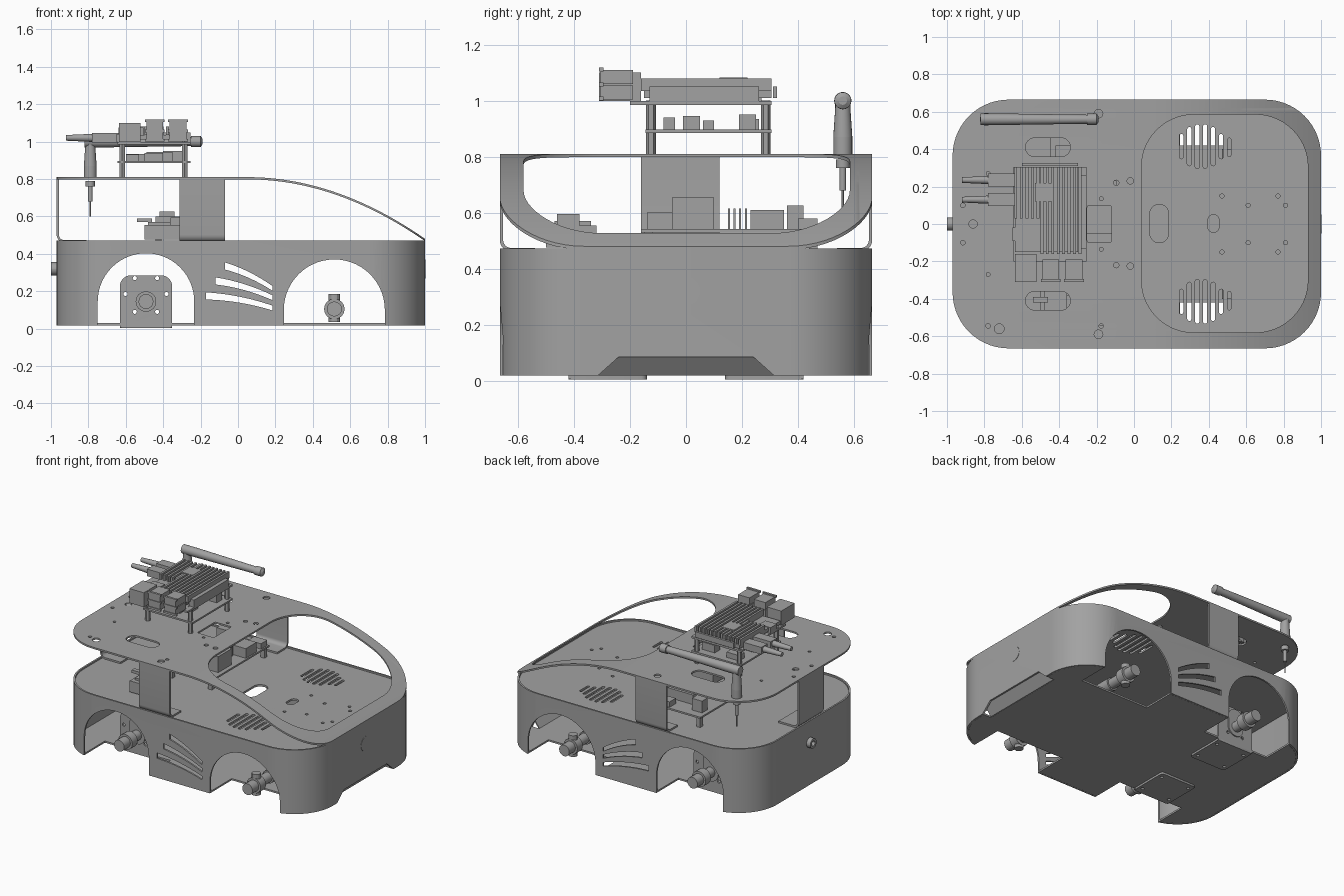
import bpy, bmesh, math
from mathutils import Matrix, Vector

if "Cube" in bpy.data.objects:
    bpy.data.objects.remove(bpy.data.objects["Cube"], do_unlink=True)

grey = bpy.data.materials.new("plain_grey")
grey.use_nodes = True
COLOUR = (0.36, 0.36, 0.36, 1)
grey.diffuse_color = COLOUR
grey.node_tree.nodes["Principled BSDF"].inputs["Base Color"].default_value = COLOUR


def finish(name, bm):
    bmesh.ops.recalc_face_normals(bm, faces=bm.faces)
    me = bpy.data.meshes.new(name)
    bm.to_mesh(me)
    bm.free()
    me.materials.append(grey)
    ob = bpy.data.objects.new(name, me)
    bpy.context.collection.objects.link(ob)
    return ob


def plate(name, loops, lo, hi, axis="z"):
    """Fill 2D loops (inner loops are holes) and extrude from lo to hi along an axis."""
    cu = bpy.data.curves.new(name, "CURVE")
    cu.dimensions, cu.fill_mode, cu.extrude = "2D", "BOTH", (hi - lo) / 2
    for pts in loops:
        sp = cu.splines.new("POLY")
        sp.points.add(len(pts) - 1)
        for p, (a, b) in zip(sp.points, pts):
            p.co = (a, b, 0, 1)
        sp.use_cyclic_u = True
    tmp = bpy.data.objects.new(name + "_tmp", cu)
    me = bpy.data.meshes.new_from_object(tmp)
    bm = bmesh.new()
    bm.from_mesh(me)
    bpy.data.objects.remove(tmp)
    bpy.data.curves.remove(cu)
    bpy.data.meshes.remove(me)
    bmesh.ops.remove_doubles(bm, verts=bm.verts, dist=1e-5)
    for v in bm.verts:
        a, b, c = v.co.x, v.co.y, v.co.z + (lo + hi) / 2
        v.co = {"z": (a, b, c), "y": (a, c, b), "x": (c, a, b)}[axis]
    return finish(name, bm)


def boxes(name, bounds):
    bm = bmesh.new()
    for x0, x1, y0, y1, z0, z1 in bounds:
        m = Matrix.Translation(((x0 + x1) / 2, (y0 + y1) / 2, (z0 + z1) / 2))
        bmesh.ops.create_cube(bm, size=1, matrix=m @ Matrix.Diagonal((x1 - x0, y1 - y0, z1 - z0, 1)))
    return finish(name, bm)


def rods(name, segments, sides=20):
    """Each segment: start, end, start radius, end radius."""
    bm = bmesh.new()
    for p, q, r1, r2 in segments:
        p, q = Vector(p), Vector(q)
        m = Matrix.Translation((p + q) / 2) @ (q - p).to_track_quat("Z", "Y").to_matrix().to_4x4()
        bmesh.ops.create_cone(bm, cap_ends=True, segments=sides, radius1=r1, radius2=r2,
                              depth=(q - p).length, matrix=m)
    return finish(name, bm)


def rrect(x0, x1, y0, y1, r, n=10):
    r = min(r, 0.499 * (x1 - x0), 0.499 * (y1 - y0))
    corners = [(x1 - r, y1 - r), (x0 + r, y1 - r), (x0 + r, y0 + r), (x1 - r, y0 + r)]
    return [(cx + r * math.cos(math.pi / 2 * (k + i / n)), cy + r * math.sin(math.pi / 2 * (k + i / n)))
            for k, (cx, cy) in enumerate(corners) for i in range(n + 1)]


def circle(x, y, r):
    return rrect(x - r, x + r, y - r, y + r, r, 5)


def cut(ob, cutters):
    bpy.context.view_layer.objects.active = ob
    for c in cutters:
        c.hide_render = True
        mod = ob.modifiers.new("cut", "BOOLEAN")
        mod.operation, mod.solver, mod.object = "DIFFERENCE", "EXACT", c
        bpy.ops.object.modifier_apply(modifier=mod.name)
        bpy.data.objects.remove(c, do_unlink=True)


def body(inset, r=0.3):
    return rrect(-0.97 + inset, 1 - inset, -0.665 + inset, 0.665 - inset, r - inset, 14)


def arch(cx, cz, r):
    arc = [(cx + r * math.cos(math.pi * i / 28), cz + r * math.sin(math.pi * i / 28)) for i in range(29)]
    return arc + [(cx - r, -0.1), (cx + r, -0.1)]


def slash(x0, z0, x1, z1):
    def side(t, s):
        return (x0 + (x1 - x0) * t, z0 + (z1 - z0) * t + 0.05 * t * (1 - t) + s * (0.019 - 0.006 * t))
    ts = [i / 8 for i in range(9)]
    return [side(t, 1) for t in ts] + [side(t, -1) for t in reversed(ts)]


# Outer skirt with wheel arches, side vents and a bottom notch at the end
skirt = plate("skirt", [body(0), body(0.012)], 0.018, 0.472)
profiles = [arch(-0.492, 0.145, 0.258), arch(0.515, 0.1, 0.27),
            slash(-0.07, 0.335, 0.185, 0.215), slash(-0.12, 0.255, 0.185, 0.165),
            slash(-0.17, 0.175, 0.185, 0.11)]
cutters = [plate("cutter", [p], -1, 1, "y") for p in profiles]
notch = [(-0.32, 0), (0.32, 0), (0.315, 0.018), (0.24, 0.085), (-0.24, 0.085), (-0.315, 0.018)]
cut(skirt, cutters + [plate("cutter", [notch], 0.8, 1.2, "x")])
plate("notch_slope", [[(0.925, 0.019), (0.935, 0.019), (0.986, 0.088), (0.976, 0.088)]], -0.31, 0.31, "y")
plate("end_disc", [circle(0, 0.32, 0.051)], 0.994, 1.002, "x")
plate("end_button", [circle(0, 0.32, 0.035), circle(0, 0.32, 0.018)], -1.0, -0.965, "x")

# Floor with wheel wells
floor = plate("floor", [body(0.013)], 0.018, 0.03)
wells = [(-0.75, -0.234), (0.245, 0.785)]
cut(floor, [boxes("cutter", [(a, b, min(s * 0.42, s), max(s * 0.42, s), -0.1, 0.1)])
            for a, b in wells for s in (-1, 1)] + [boxes("cutter", [(0.93, 1.2, -0.315, 0.315, -0.1, 0.1)])])

# Deck with speaker grilles, slots and screw holes
holes = [rrect(0.085, 0.185, -0.1, 0.105, 0.05), rrect(0.395, 0.455, -0.045, 0.05, 0.03)]
for s in (-1, 1):
    for i in range(6):
        x, h = 0.253 + 0.0425 * i, 0.12 * math.sqrt(1 - ((i - 2.5) / 3) ** 2)
        holes.append(rrect(x - 0.011, x + 0.011, s * 0.415 - h, s * 0.415 + h, 0.011, 4))
    holes.append(rrect(0.5, 0.518, s * 0.41 - 0.05, s * 0.41 + 0.05, 0.009, 4))
    holes += [circle(x, s * y, 0.011) for x, y in ((0.47, 0.15), (0.61, 0.1), (0.77, 0.15), (0.81, 0.1))]
plate("deck", [body(0.013)] + holes, 0.448, 0.462)

# Upper canopy: flat tray sweeping down to the end, with a large opening
holes = [rrect(0.04, 0.93, -0.58, 0.585, 0.28, 14), rrect(-0.25, -0.12, -0.1, 0.1, 0.012, 3)]
holes += [rrect(-0.58, -0.34, s * 0.41 - 0.05, s * 0.41 + 0.05, 0.05) for s in (-1, 1)]
holes += [circle(x, y, r) for x, y, r in
          ((-0.72, -0.56, 0.026), (-0.19, 0.59, 0.023), (-0.19, -0.59, 0.023), (-0.86, 0, 0.022),
           (-0.78, -0.545, 0.012), (-0.175, -0.545, 0.012), (-0.095, 0.22, 0.014), (-0.02, 0.23, 0.017),
           (-0.095, -0.22, 0.014), (-0.02, -0.225, 0.017), (-0.175, 0.135, 0.01), (-0.175, -0.135, 0.01),
           (-0.915, 0.1, 0.012), (-0.915, -0.1, 0.012), (-0.78, 0.27, 0.01), (-0.78, -0.27, 0.01))]
canopy = plate("canopy", [body(0)] + holes, 0.798, 0.81)
bm = bmesh.new()
bm.from_mesh(canopy.data)
for i in range(40):
    bmesh.ops.bisect_plane(bm, geom=bm.verts[:] + bm.edges[:] + bm.faces[:], dist=1e-6,
                           plane_co=(0.05 + 0.0235 * i, 0, 0), plane_no=(1, 0, 0))
for v in bm.verts:
    v.co.z -= 0.33 * (max(0, v.co.x - 0.05) / 0.95) ** 2
bm.to_mesh(canopy.data)
bm.free()


# Bent sheet legs holding up the canopy
def leg_profile(edge, s, foot):
    def bend(r):
        return [(s * (edge - 0.04 + r * math.cos(a)), 0.502 - r * math.sin(a))
                for a in (math.pi / 12 * i for i in range(7))]
    return ([(s * edge, 0.805)] + bend(0.04) + [(s * (edge - foot), 0.462), (s * (edge - foot), 0.474)]
            + bend(0.028)[::-1] + [(s * (edge - 0.012), 0.805)])


for s, side in ((-1, "right"), (1, "left")):
    plate(side + "_leg", [leg_profile(0.665, s, 0.125)], -0.312, -0.07, "x")
plate("end_leg", [leg_profile(0.97, -1, 0.16)], -0.16, 0.12, "y")

# Wheel drives: bracket pair at one end, bare hubs at the other
bracket = rrect(-0.632, -0.352, -0.06, 0.285, 0.06)
bracket = [(x, max(z, 0.006)) for x, z in bracket if z > -0.01]
bracket = [(-0.352, 0.006)] + bracket + [(-0.632, 0.006)]
screws = [circle(-0.492 + dx, z, 0.011) for dx in (-0.06, 0.06) for z in (0.09, 0.27)]
screws += [circle(-0.492 + dx, 0.185, 0.011) for dx in (-0.11, 0.11)]
for s, side in ((-1, "right"), (1, "left")):
    y0, y1 = sorted((s * 0.42, s * 0.408))
    plate(side + "_motor_bracket", [bracket] + screws, y0, y1, "y")
    f0, f1 = sorted((s * 0.14, s * 0.42))
    plate(side + "_bracket_foot", [rrect(-0.632, -0.352, f0, f1, 0.02, 4)]
          + [circle(-0.492 + dx, s * y, 0.011) for dx in (-0.11, 0.11) for y in (0.18, 0.37)], 0.004, 0.018)
    g0, g1 = sorted((s * 0.2, s * 0.428))
    plate(side + "_gearbox", [rrect(-0.552, -0.432, 0.08, 0.275, 0.06)], g0, g1, "y")
    for x, z, end in ((-0.492, 0.145, "back"), (0.515, 0.105, "front")):
        rods(f"{side}_{end}_hub", [((x, s * a, z), (x, s * b, z), r, r) for a, b, r in
                                   ((0.18, 0.4, 0.045), (0.4, 0.5, 0.035), (0.5, 0.56, 0.055), (0.56, 0.63, 0.04))], 16)
    rods(side + "_hub_screw", [((0.515, s * 0.53, 0.035), (0.515, s * 0.53, 0.185), 0.03, 0.03)], 12)

# Electronics on the deck
boxes("deck_boards", [(-0.45, -0.09, -0.16, 0.48, 0.53, 0.542), (-0.44, -0.3, -0.14, 0.1, 0.542, 0.6),
                      (-0.28, -0.12, -0.05, 0.1, 0.542, 0.655), (-0.3, -0.1, 0.23, 0.35, 0.542, 0.61),
                      (-0.42, -0.34, 0.36, 0.42, 0.542, 0.625), (-0.2, -0.1, 0.4, 0.47, 0.542, 0.58)]
      + [(x, x + 0.03, y, y + 0.03, 0.462, 0.53) for x in (-0.44, -0.13) for y in (-0.15, 0.44)]
      + [(-0.2, -0.19, 0.15 + 0.02 * i, 0.157 + 0.02 * i, 0.542, 0.615) for i in range(4)])
boxes("deck_module", [(-0.5, -0.31, -0.5, -0.32, 0.476, 0.555), (-0.48, -0.36, -0.47, -0.34, 0.555, 0.57),
                      (-0.36, -0.31, -0.46, -0.38, 0.555, 0.595), (-0.54, -0.46, -0.42, -0.39, 0.57, 0.59)])

# Computer stack on posts
rods("board_posts", [((x, y, 0.81), (x, y, 1.0), 0.017, 0.017) for x in (-0.62, -0.285) for y in (-0.125, 0.285)], 6)
boxes("lower_board", [(-0.645, -0.255, -0.145, 0.305, 0.885, 0.897), (-0.5, -0.4, -0.08, -0.04, 0.897, 0.94),
                      (-0.49, -0.35, -0.01, 0.05, 0.897, 0.945), (-0.6, -0.53, 0.06, 0.1, 0.897, 0.93),
                      (-0.4, -0.3, 0.19, 0.25, 0.897, 0.95), (-0.6, -0.5, 0.2, 0.26, 0.897, 0.935)])
boxes("upper_board", [(-0.645, -0.255, -0.2, 0.305, 0.985, 0.998), (-0.295, -0.255, -0.13, 0.26, 0.998, 1.05),
                      (-0.65, -0.56, -0.09, -0.02, 0.998, 1.04), (-0.6, -0.3, 0.31, 0.325, 1.01, 1.05)])
boxes("heatsink", [(-0.635, -0.3, -0.15, 0.305, 1.01, 1.035), (-0.53, -0.44, 0.12, 0.22, 1.035, 1.082)]
      + [(-0.5 + 0.029 * i, -0.485 + 0.029 * i, -0.16, 0.305, 1.035, 1.08) for i in range(8)]
      + [(-0.64 + 0.03 * i, -0.625 + 0.03 * i, 0.03, 0.305, 1.035, 1.075) for i in range(5)])
boxes("ports", [(-0.635, -0.522, -0.31, -0.16, 0.998, 1.1)]
      + [(x, x + 0.09, -0.305, -0.19, z, z + 0.05) for x in (-0.49, -0.365) for z in (1.005, 1.06)]
      + [(x - 0.008, x + 0.098, -0.31, -0.295, z, z + 0.014) for x in (-0.49, -0.365) for z in (1.0, 1.05, 1.105)])
boxes("cable_plugs", [(-0.78, -0.64, y - 0.035, y + 0.035, 0.995, 1.045) for y in (0.235, 0.13)])
rods("cables", [((-0.92, y, 1.02), (-0.77, y, 1.02), 0.015, 0.022) for y in (0.235, 0.13)], 12)

# Antenna with hinge and pin through the canopy
x, y = -0.79, 0.56
rods("antenna", [((x, y, a), (x, y, b), r, q) for a, b, r, q in
                 ((0.6, 0.68, 0.004, 0.004), (0.68, 0.79, 0.012, 0.012), (0.76, 0.79, 0.025, 0.025),
                  (0.81, 0.87, 0.034, 0.034), (0.87, 0.975, 0.034, 0.027), (0.97, 1.0, 0.027, 0.027))]
     + [((-0.82, y, 1.0), (-0.72, y, 1.0), 0.031, 0.031), ((-0.72, y, 1.0), (-0.25, y, 1.0), 0.031, 0.024),
        ((-0.25, y, 1.0), (-0.2, y, 1.0), 0.03, 0.03), ((-0.2, y, 1.0), (-0.19, y, 1.0), 0.03, 0.015)])

bpy.ops.object.select_all(action="DESELECT")
for ob in bpy.context.scene.objects:
    if ob.type == "MESH":
        ob.select_set(True)
        bpy.context.view_layer.objects.active = ob
bpy.ops.object.shade_smooth_by_angle(angle=math.radians(30))
